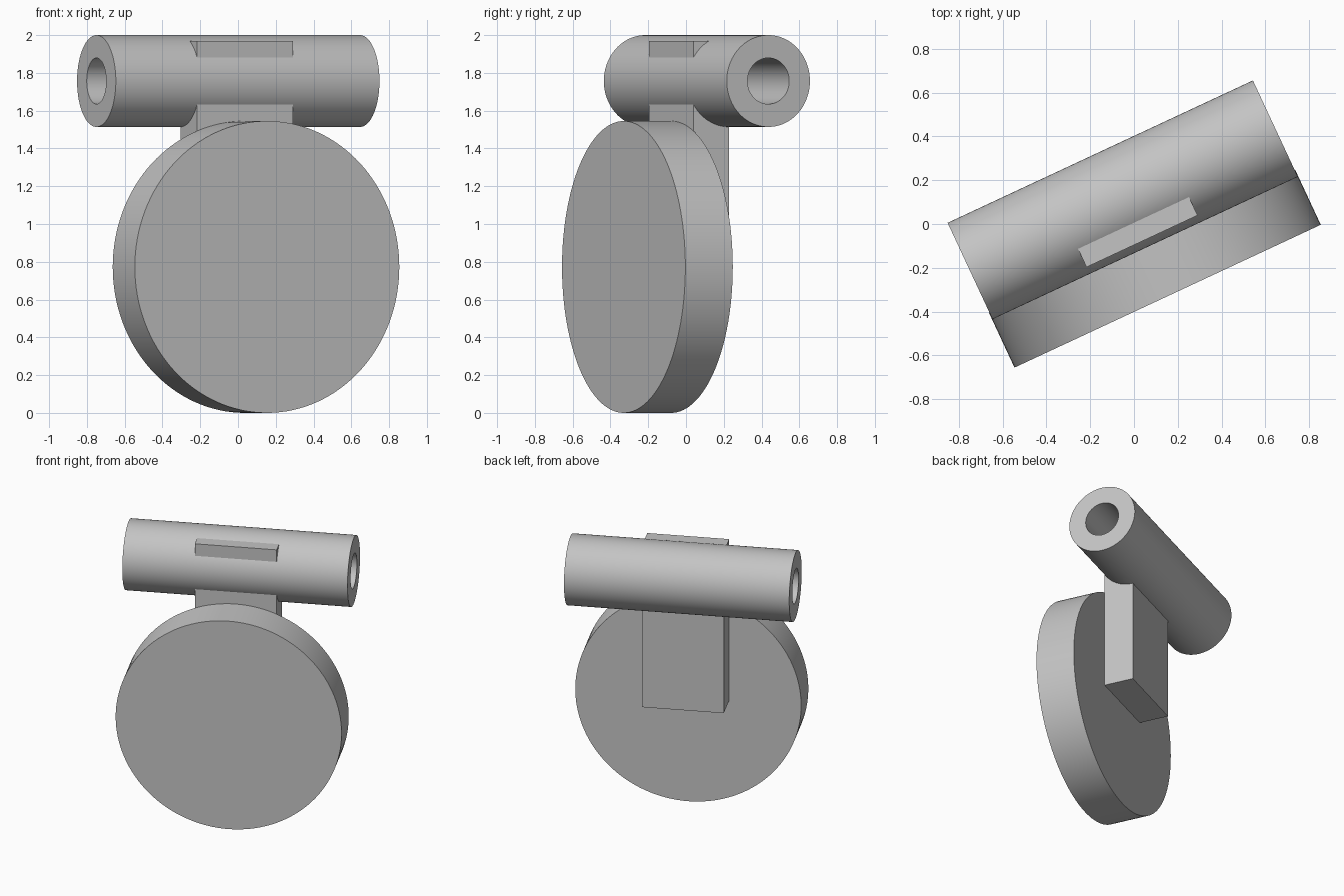
import bpy
import bmesh
from math import radians, pi, sin, cos
from mathutils import Matrix, Vector

cube = bpy.data.objects.get("Cube")
if cube:
    bpy.data.objects.remove(cube, do_unlink=True)

TURN = radians(25)          # whole model is turned about z
DISC_R = 0.7725
DISC_FRONT, DISC_BACK = -0.364, -0.087
TUBE_R, BORE_R, TUBE_LEN = 0.243, 0.122, 1.54
TUBE_Y, TUBE_Z = 0.122, 2 - TUBE_R
BLOCK_W, BLOCK_TOP = 0.56, 1.97

grey = bpy.data.materials.new("plain grey")
grey.use_nodes = True
colour = (0.55, 0.55, 0.55, 1)
grey.diffuse_color = colour
grey.node_tree.nodes["Principled BSDF"].inputs["Base Color"].default_value = colour


def finish(bm, name):
    """Turn a bmesh into a turned, shaded object."""
    bmesh.ops.recalc_face_normals(bm, faces=bm.faces)
    mesh = bpy.data.meshes.new(name)
    bm.to_mesh(mesh)
    bm.free()
    mesh.materials.append(grey)
    obj = bpy.data.objects.new(name, mesh)
    bpy.context.collection.objects.link(obj)
    obj.rotation_euler.z = TURN
    bpy.ops.object.select_all(action='DESELECT')
    obj.select_set(True)
    bpy.context.view_layer.objects.active = obj
    bpy.ops.object.shade_smooth_by_angle(angle=radians(30))
    return obj


# Round disc standing on its edge
bm = bmesh.new()
place = (Matrix.Translation((0, (DISC_FRONT + DISC_BACK) / 2, DISC_R))
         @ Matrix.Rotation(pi / 2, 4, 'X'))
bmesh.ops.create_cone(bm, cap_ends=True, segments=128, radius1=DISC_R,
                      radius2=DISC_R, depth=DISC_BACK - DISC_FRONT, matrix=place)
finish(bm, "disc")

# Hollow tube: wall section spun about its long axis
bm = bmesh.new()
half = TUBE_LEN / 2
section = [(-half, BORE_R), (half, BORE_R), (half, TUBE_R), (-half, TUBE_R)]
verts = [bm.verts.new((x, TUBE_Y, TUBE_Z + r)) for x, r in section]
edges = [bm.edges.new((verts[i], verts[(i + 1) % 4])) for i in range(4)]
bmesh.ops.spin(bm, geom=verts + edges, cent=(0, TUBE_Y, TUBE_Z), axis=(1, 0, 0),
               angle=2 * pi, steps=96)
bmesh.ops.remove_doubles(bm, verts=bm.verts, dist=0.0005)
finish(bm, "tube")

# Connecting block, notched inside the tube wall so the bore stays clear
bm = bmesh.new()
notch = BORE_R + 0.02
outline = [(TUBE_Y, DISC_R), (DISC_BACK, DISC_R),
           (DISC_BACK, BLOCK_TOP), (TUBE_Y, BLOCK_TOP)]
for i in range(25):
    a = pi * i / 24
    outline.append((TUBE_Y - notch * sin(a), TUBE_Z + notch * cos(a)))
side = bm.faces.new([bm.verts.new((-BLOCK_W / 2, y, z)) for y, z in outline])
grown = bmesh.ops.extrude_face_region(bm, geom=[side], use_keep_orig=True)
moved = [g for g in grown["geom"] if isinstance(g, bmesh.types.BMVert)]
bmesh.ops.translate(bm, verts=moved, vec=Vector((BLOCK_W, 0, 0)))
finish(bm, "connecting_block")
